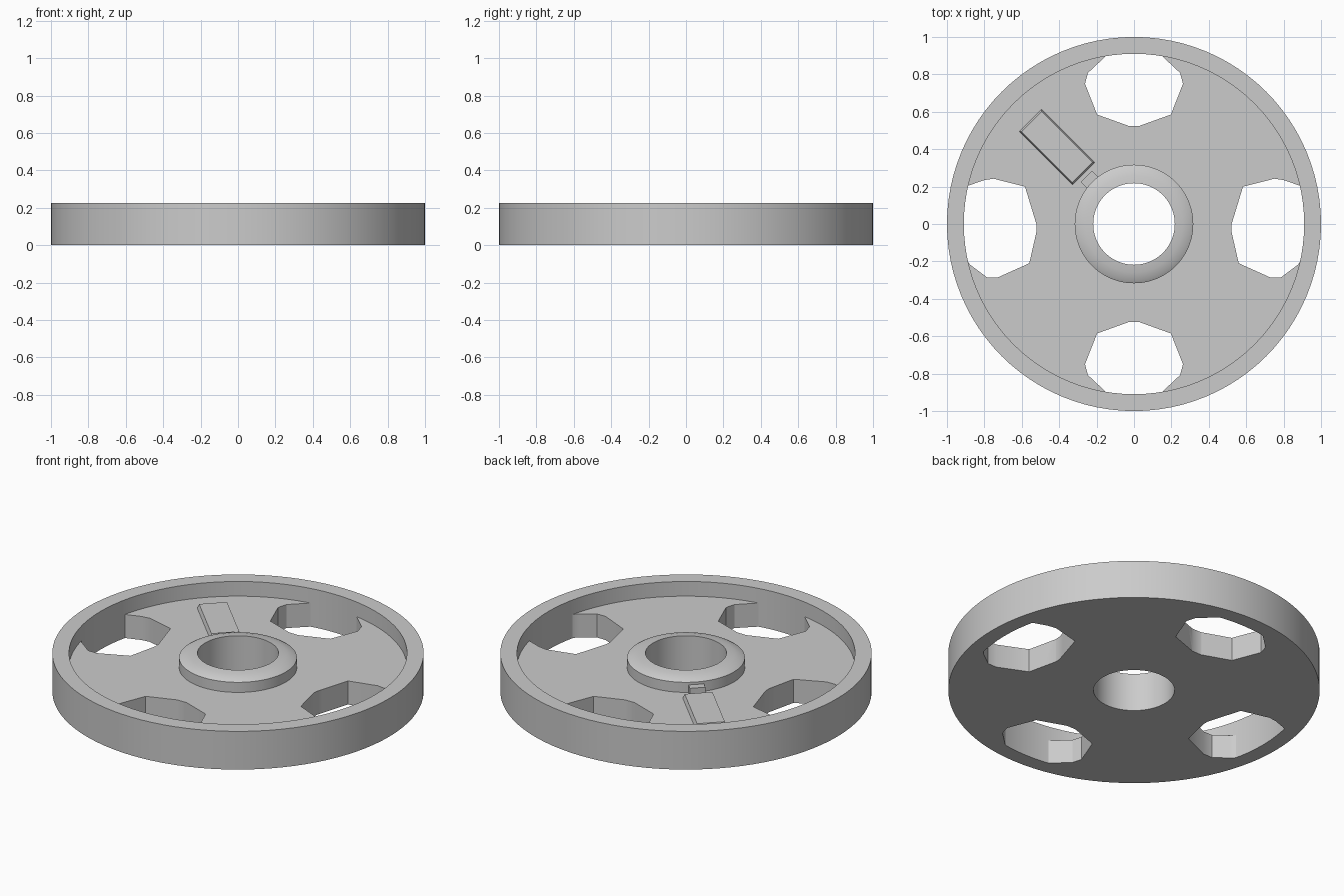
import bpy, bmesh, math
from mathutils import Matrix, Vector

if "Cube" in bpy.data.objects:
    bpy.data.objects.remove(bpy.data.objects["Cube"], do_unlink=True)

HEIGHT, FLOOR, RIM_IN = 0.227, 0.14, 0.91

grey = bpy.data.materials.new("plain grey")
grey.use_nodes = True
grey.diffuse_color = (0.6, 0.6, 0.6, 1)
grey.node_tree.nodes["Principled BSDF"].inputs["Base Color"].default_value = (0.6, 0.6, 0.6, 1)


def make_object(name, bm):
    bmesh.ops.recalc_face_normals(bm, faces=bm.faces)
    mesh = bpy.data.meshes.new(name)
    bm.to_mesh(mesh)
    bm.free()
    mesh.materials.append(grey)
    obj = bpy.data.objects.new(name, mesh)
    bpy.context.collection.objects.link(obj)
    return obj


def lathe(name, profile, steps=96):
    """Revolve a closed (radius, z) profile around the z axis."""
    bm = bmesh.new()
    verts = [bm.verts.new((r, 0, z)) for r, z in profile]
    edges = [bm.edges.new((v, verts[i - 1])) for i, v in enumerate(verts)]
    bmesh.ops.spin(bm, geom=verts + edges, cent=(0, 0, 0), axis=(0, 0, 1),
                   angle=math.tau, steps=steps, use_merge=True)
    bmesh.ops.remove_doubles(bm, verts=bm.verts, dist=1e-5)
    return make_object(name, bm)


def prism(name, outline, z0, z1):
    bm = bmesh.new()
    face = bm.faces.new([bm.verts.new((x, y, z0)) for x, y in outline])
    top = bmesh.ops.extrude_face_region(bm, geom=[face])["geom"]
    bmesh.ops.translate(bm, vec=(0, 0, z1 - z0),
                        verts=[v for v in top if isinstance(v, bmesh.types.BMVert)])
    return make_object(name, bm)


def box_on_diagonal(name, r0, r1, half_width, z1, taper):
    """Box on the floor along the diagonal, its top narrowed by taper."""
    bm = bmesh.new()
    bmesh.ops.create_cube(bm, size=1)
    for v in bm.verts:
        inset = taper if v.co.z > 0 else 0
        x = r1 - inset if v.co.x > 0 else r0 + inset
        y = math.copysign(half_width - inset, v.co.y)
        v.co = Vector((x, y, z1 if v.co.z > 0 else FLOOR - 0.01))
    bm.transform(Matrix.Rotation(math.radians(135), 4, "Z"))
    return make_object(name, bm)


def smooth(obj):
    bpy.ops.object.select_all(action="DESELECT")
    bpy.context.view_layer.objects.active = obj
    obj.select_set(True)
    bpy.ops.object.shade_smooth_by_angle(angle=math.radians(30))


# Outer rim
rim = lathe("rim", [(RIM_IN, 0), (1, 0), (1, HEIGHT), (RIM_IN, HEIGHT)])

# Web plate with raised, bored hub
web = lathe("web_and_hub", [(0.218, 0), (RIM_IN, 0), (RIM_IN, FLOOR), (0.317, FLOOR),
                            (0.317, 0.2), (0.3, 0.21), (0.26, 0.222), (0.218, HEIGHT)])

# Four openings, each running out to the rim wall
half = [(0.03, 0.525), (0.197, 0.585), (0.262, 0.75), (0.246, 0.808), (0.145, 0.903), (0.1, 0.95)]
end_hole = half + [(-x, y) for x, y in reversed(half)]
side_hole = [(0.95, 0.18), (0.9, 0.2), (0.8, 0.235), (0.75, 0.242), (0.583, 0.2), (0.522, 0),
             (0.52, -0.035), (0.56, -0.21), (0.727, -0.285), (0.786, -0.285), (0.877, -0.217),
             (0.905, -0.175), (0.95, -0.15)]
for outline, flip in ((end_hole, (1, -1)), (side_hole, (-1, 1))):
    for sx, sy in ((1, 1), flip):
        cutter = prism("hole_cutter", [(x * sx, y * sy) for x, y in outline], -0.1, 0.4)
        cutter.hide_render = True
        mod = web.modifiers.new("hole", "BOOLEAN")
        mod.operation, mod.solver, mod.object = "DIFFERENCE", "EXACT", cutter
        bpy.context.view_layer.objects.active = web
        bpy.ops.object.modifier_apply(modifier=mod.name)
        bpy.data.objects.remove(cutter, do_unlink=True)

smooth(rim)
smooth(web)

# Raised pad and the small tab joining it to the hub
box_on_diagonal("raised_pad", 0.378, 0.786, 0.088, 0.168, 0.012)
box_on_diagonal("hub_tab", 0.3, 0.36, 0.042, 0.185, 0)
